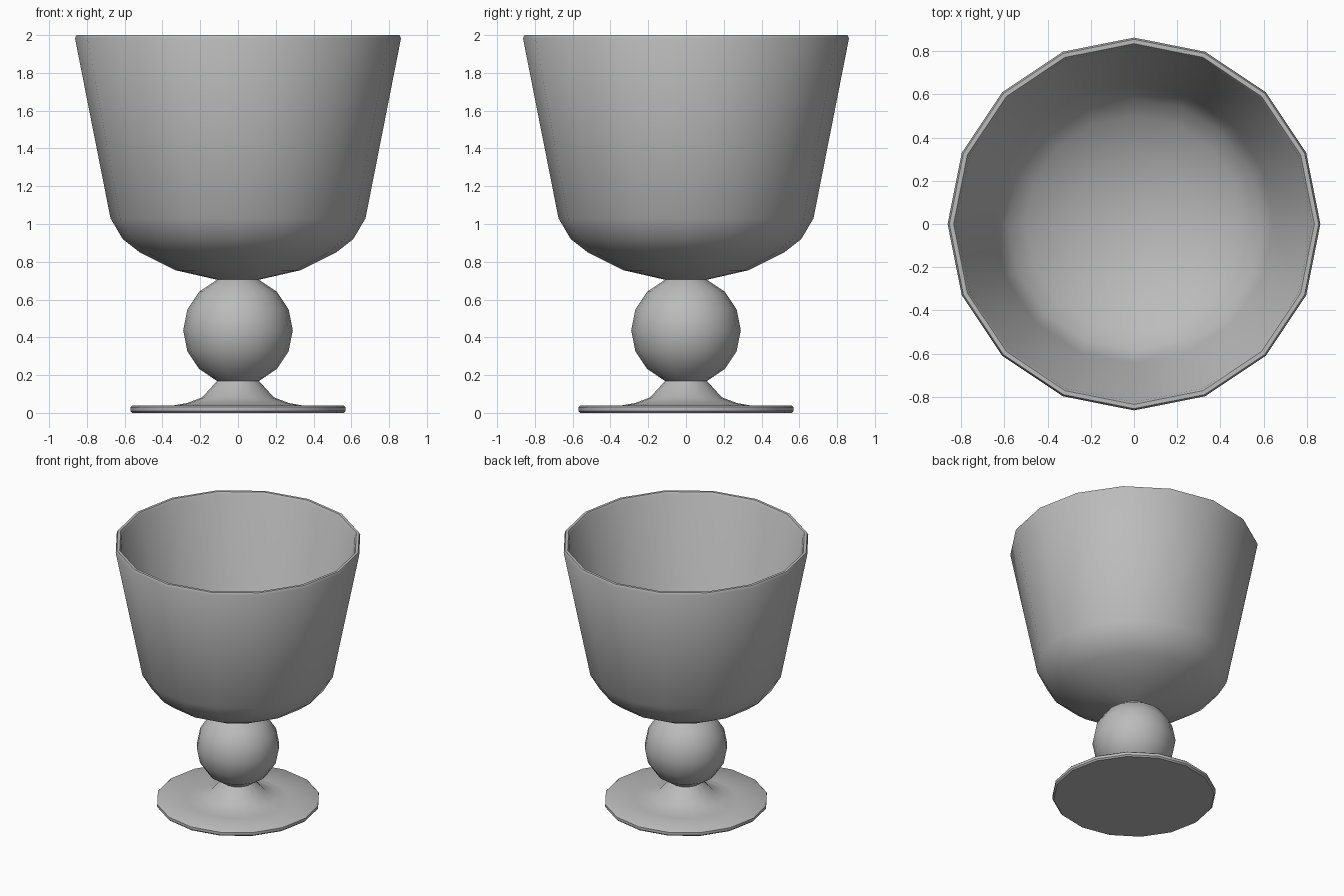
import bpy, bmesh, math

SIDES = 16

cube = bpy.data.objects.get("Cube")
if cube:
    bpy.data.objects.remove(cube, do_unlink=True)

grey = bpy.data.materials.new("plain grey")
grey.use_nodes = True
colour = (0.5, 0.5, 0.5, 1)
grey.diffuse_color = colour
grey.node_tree.nodes["Principled BSDF"].inputs["Base Color"].default_value = colour


def lathe(name, profile, angle):
    """Turn an (r, z) profile, listed counter-clockwise, around z."""
    bm = bmesh.new()
    rings = []
    for r, z in profile:
        if r == 0:
            rings.append([bm.verts.new((0, 0, z))] * SIDES)
        else:
            rings.append([bm.verts.new((r * math.cos(a), r * math.sin(a), z))
                          for a in (2 * math.pi * i / SIDES for i in range(SIDES))])
    for low, high in zip(rings, rings[1:]):
        for i in range(SIDES):
            j = (i + 1) % SIDES
            corners = dict.fromkeys((low[i], low[j], high[j], high[i]))
            bm.faces.new(list(corners))
    mesh = bpy.data.meshes.new(name)
    bm.to_mesh(mesh)
    bm.free()
    mesh.materials.append(grey)
    obj = bpy.data.objects.new(name, mesh)
    bpy.context.collection.objects.link(obj)
    bpy.ops.object.select_all(action="DESELECT")
    obj.select_set(True)
    bpy.context.view_layer.objects.active = obj
    bpy.ops.object.shade_smooth_by_angle(angle=math.radians(angle))
    return obj


# Foot: thin disc with a flared neck
lathe("foot", [(0, 0), (0.56, 0), (0.57, 0.01), (0.57, 0.03), (0.56, 0.038),
               (0.35, 0.038), (0.27, 0.052), (0.19, 0.082), (0.11, 0.17)], 40)

# Stem: round knop, open where it meets the foot and the bowl
knop = [(0.29 * math.sin(t), 0.437 - 0.29 * math.cos(t))
        for t in (math.pi * k / 8 for k in range(1, 8))]
lathe("stem_knop", knop, 30)

# Bowl: outer wall, chamfered rim and hollow inside
lathe("bowl", [(0.11, 0.705), (0.33, 0.755), (0.52, 0.85), (0.61, 0.92), (0.675, 1.03),
               (0.863, 1.983), (0.855, 2.0), (0.835, 2.0), (0.825, 1.985),
               (0.645, 1.04), (0.585, 0.945), (0.50, 0.88), (0.31, 0.785), (0, 0.74)], 40)
